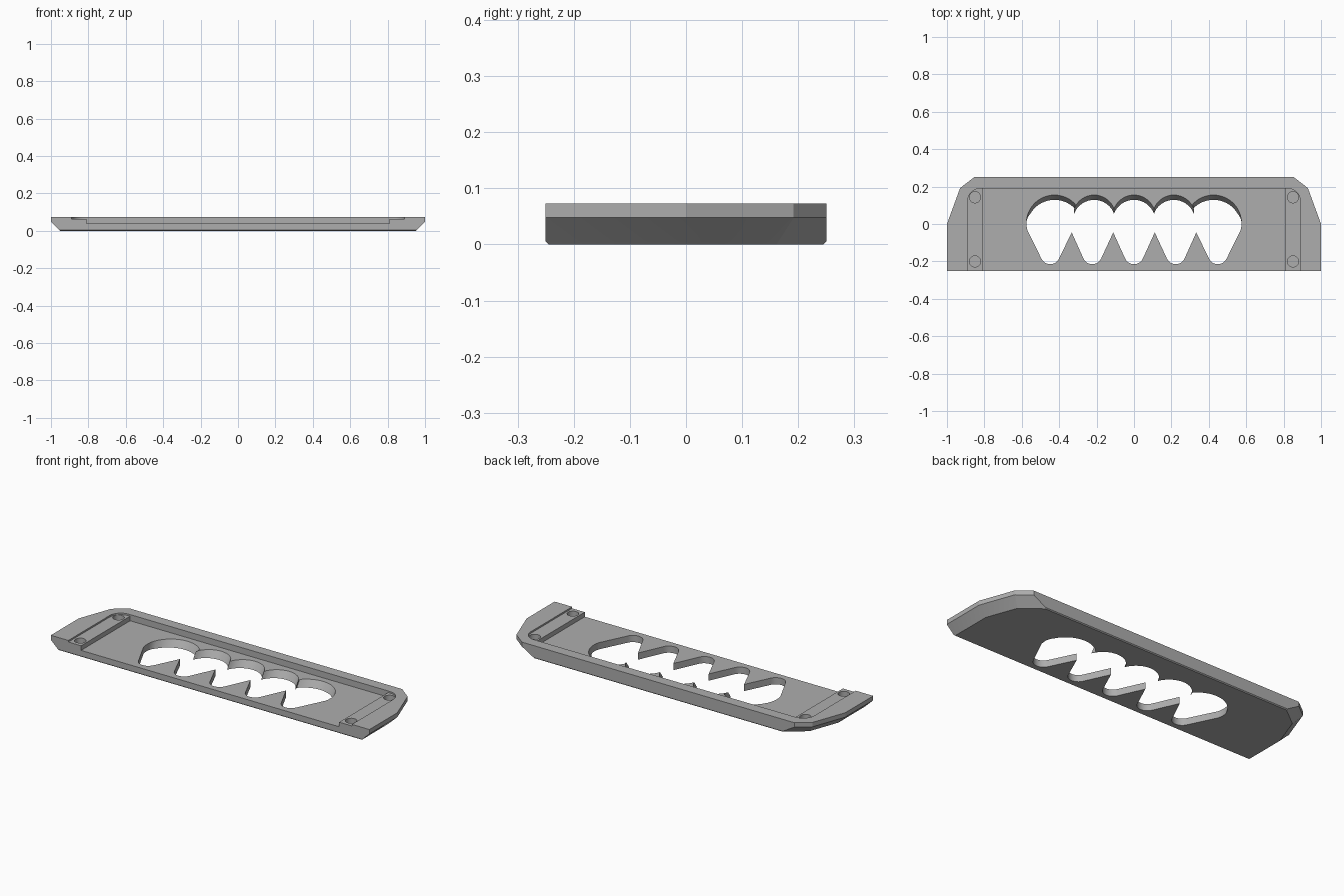
import bpy, bmesh, math
from mathutils import Vector, Matrix

cube = bpy.data.objects.get("Cube")
if cube:
    bpy.data.objects.remove(cube, do_unlink=True)

grey = bpy.data.materials.new("Mid grey")
grey.use_nodes = True
colour = (0.42, 0.42, 0.42, 1)
grey.diffuse_color = colour
grey.node_tree.nodes["Principled BSDF"].inputs["Base Color"].default_value = colour


def loft(name, rings):
    """Closed solid through a stack of (outline, z) rings."""
    bm = bmesh.new()
    loops = [[bm.verts.new((x, y, z)) for x, y in pts] for pts, z in rings]
    n = len(loops[0])
    for a, b in zip(loops, loops[1:]):
        for i in range(n):
            j = (i + 1) % n
            bm.faces.new((a[i], a[j], b[j], b[i]))
    bm.faces.new(loops[0][::-1])
    bm.faces.new(loops[-1])
    bmesh.ops.recalc_face_normals(bm, faces=bm.faces)
    mesh = bpy.data.meshes.new(name)
    bm.to_mesh(mesh)
    bm.free()
    obj = bpy.data.objects.new(name, mesh)
    bpy.context.collection.objects.link(obj)
    mesh.materials.append(grey)
    return obj


def arc(cx, cy, r, start, end, steps):
    angles = [math.radians(start + (end - start) * i / steps) for i in range(steps + 1)]
    return [(cx + r * math.cos(a), cy + r * math.sin(a)) for a in angles]


def mirrored(half):
    return half + [(-x, y) for x, y in reversed(half)]


def inset(pts, slope, straight):
    """Move each outline edge inward: long edges by straight, end edges by slope."""
    lines = []
    for i, p in enumerate(pts):
        a, b = Vector(p), Vector(pts[(i + 1) % len(pts)])
        d = (b - a).normalized()
        normal = Vector((d.y, -d.x))
        lines.append((normal, normal.dot(a) - (straight if abs(d.y) < 0.01 else slope)))
    out = []
    for i, (n2, c2) in enumerate(lines):
        n1, c1 = lines[i - 1]
        out.append(tuple(Matrix((n1, n2)).inverted() @ Vector((c1, c2))))
    return out


def cut(target, cutter):
    mod = target.modifiers.new("cut", 'BOOLEAN')
    mod.operation = 'DIFFERENCE'
    mod.solver = 'EXACT'
    mod.object = cutter
    bpy.context.view_layer.objects.active = target
    bpy.ops.object.modifier_apply(modifier=mod.name)
    bpy.data.objects.remove(cutter, do_unlink=True)


TOP, RIM, LIP = 0.073, 0.048, 0.005
FLOOR, LEDGE, ABOVE = 0.038, 0.064, 0.1

# Plate with undercut ends
outline = mirrored([(1, -0.25), (1, 0), (0.93, 0.192), (0.855, 0.25)])
plate = loft("grip_plate", [
    (inset(outline, 0.05, LIP), 0),
    (inset(outline, 0.045, 0), LIP),
    (outline, RIM),
    (outline, TOP)])

# Shallow ledge pocket with round back corners, open at the front
pocket = mirrored([(0.89, -0.3)] + arc(0.82, 0.12, 0.07, 0, 90, 10))
cut(plate, loft("ledge_cutter", [(pocket, LEDGE), (pocket, ABOVE)]))

# Deep floor pocket
floor = mirrored([(0.81, -0.3), (0.81, 0.19)])
cut(plate, loft("floor_cutter", [(floor, FLOOR), (floor, ABOVE)]))

# Blind round sockets on the ledges
for x in (-0.85, 0.85):
    for y in (-0.2, 0.143):
        ring = arc(x, y, 0.03, 0, 345, 23)
        cut(plate, loft("socket_cutter", [(ring, 0.03), (ring, ABOVE)]))

# Finger opening: scalloped back edge and pointed front teeth
half = arc(0, 0.041, 0.114, 90, 20, 10)[1:]
half += arc(0.213, 0.041, 0.114, 160, 20, 16)[1:]
half += arc(0.425, 0.005, 0.15, 138, -14, 24)
half += arc(0.448, -0.163, 0.052, -26, -154, 12)
half += [(0.333, -0.045)]
half += arc(0.223, -0.163, 0.052, -26, -154, 12)
half += [(0.111, -0.045)]
half += arc(0, -0.163, 0.052, -26, -90, 6)[:-1]
opening = [(0, 0.155)] + half + [(0, -0.215)] + [(-x, y) for x, y in reversed(half)]


def leaned(z):
    """The back scallops lean forward toward the underside."""
    shift = 0.026 * (FLOOR - z) / FLOOR
    return [(x, y - shift * min(1, max(0, y / 0.08))) for x, y in opening]


cut(plate, loft("finger_cutter", [(leaned(z), z) for z in (-0.01, FLOOR + 0.01)]))

# Smooth the curved walls, keep every edge crisp
bpy.ops.object.select_all(action='DESELECT')
plate.select_set(True)
bpy.context.view_layer.objects.active = plate
bpy.ops.object.shade_smooth_by_angle(angle=math.radians(20))
